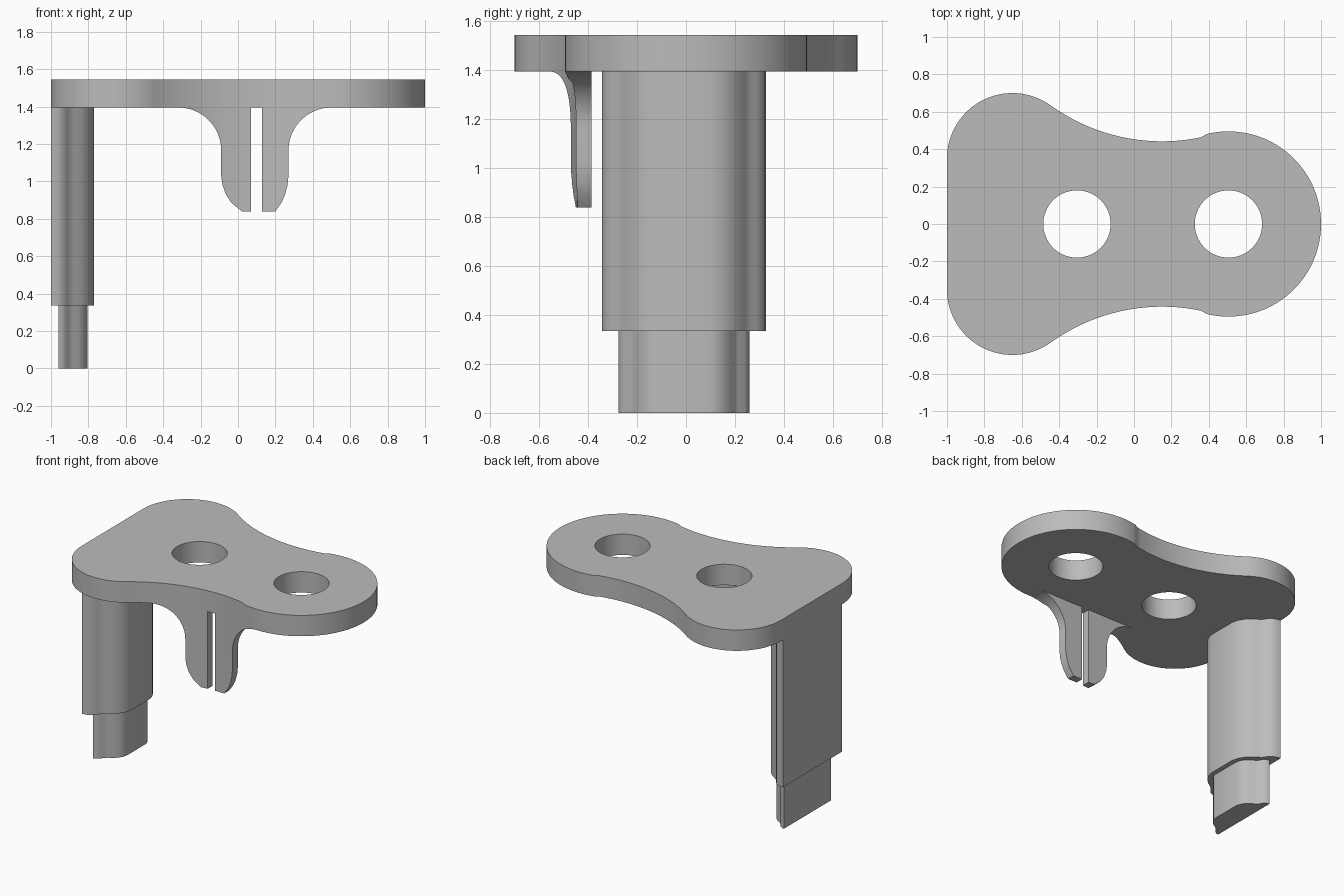
import bpy, bmesh
from math import cos, sin, radians, atan2, degrees

if "Cube" in bpy.data.objects:
    bpy.data.objects.remove(bpy.data.objects["Cube"], do_unlink=True)

PLATE_BOTTOM, PLATE_TOP, STEP_Z = 1.395, 1.545, 0.335

grey = bpy.data.materials.new("plain grey")
grey.use_nodes = True
grey.diffuse_color = (0.5, 0.5, 0.5, 1)
grey.node_tree.nodes["Principled BSDF"].inputs["Base Color"].default_value = (0.5, 0.5, 0.5, 1)


def arc(cx, cy, r, start, end, n=24):
    angles = [radians(start + (end - start) * i / n) for i in range(n + 1)]
    return [(cx + r * cos(a), cy + r * sin(a)) for a in angles]


def prism(name, points, low, high, place=lambda u, v, w: (u, v, w)):
    """Extrude a closed outline from low to high."""
    bm = bmesh.new()
    base = [bm.verts.new(place(u, v, low)) for u, v in points]
    face = bm.faces.new(base)
    top = bmesh.ops.extrude_face_region(bm, geom=[face])["geom"]
    moved = [g for g in top if isinstance(g, bmesh.types.BMVert)]
    a, b = place(0, 0, low), place(0, 0, high)
    bmesh.ops.translate(bm, verts=moved, vec=[q - p for p, q in zip(a, b)])
    bmesh.ops.remove_doubles(bm, verts=bm.verts, dist=0.0005)
    bmesh.ops.recalc_face_normals(bm, faces=bm.faces)
    mesh = bpy.data.meshes.new(name)
    bm.to_mesh(mesh)
    bm.free()
    mesh.materials.append(grey)
    obj = bpy.data.objects.new(name, mesh)
    bpy.context.collection.objects.link(obj)
    return obj


def select(obj):
    bpy.ops.object.select_all(action='DESELECT')
    obj.select_set(True)
    bpy.context.view_layer.objects.active = obj


def combine(obj, cutter, operation):
    """Apply a boolean and discard the cutter."""
    cutter.hide_render = True
    mod = obj.modifiers.new("cut", 'BOOLEAN')
    mod.operation, mod.solver, mod.object = operation, 'EXACT', cutter
    select(obj)
    bpy.ops.object.modifier_apply(modifier=mod.name)
    bpy.data.objects.remove(cutter, do_unlink=True)


def smooth(obj):
    select(obj)
    bpy.ops.object.shade_smooth_by_angle(angle=radians(30))


# Plate outline: round end, waist and lobe, mirrored front to back
waist_x, waist_y, waist_r = 0.15, 1.46, 1.018
to_end = degrees(atan2(-waist_y, 0.5 - waist_x))
to_lobe = degrees(atan2(0.35 - waist_y, -0.65 - waist_x))
half = arc(0.505, 0, 0.495, 0, to_end + 180, 36)
half += arc(waist_x, waist_y, waist_r, to_end, to_lobe, 32)[1:]
half += arc(-0.65, 0.35, 0.35, to_lobe + 180, 180, 32)[1:]
outline = half + [(x, -y) for x, y in reversed(half[1:])]

plate = prism("link_plate", outline, PLATE_BOTTOM, PLATE_TOP)
for hole_x in (-0.305, 0.505):
    hole = prism("hole_cutter", arc(hole_x, 0, 0.18, 0, 360, 64)[:-1], 1.3, 1.7)
    combine(plate, hole, 'DIFFERENCE')
smooth(plate)


# Post and tip: flat back, flat front, scalloped sides
def scalloped(name, side, low, high):
    points = side + [(x, -y) for x, y in reversed(side)]
    smooth(prism(name, [(x, y - 0.008) for x, y in points], low, high))


scalloped("post", [(-1, 0.335), (-0.965, 0.33), (-0.935, 0.315), (-0.915, 0.292),
                   (-0.898, 0.267), (-0.875, 0.25), (-0.84, 0.227), (-0.808, 0.195),
                   (-0.783, 0.155), (-0.77, 0.108)], STEP_Z, PLATE_BOTTOM)
scalloped("post_tip", [(-0.96, 0.267), (-0.94, 0.262), (-0.92, 0.247), (-0.905, 0.222),
                       (-0.885, 0.205), (-0.855, 0.188), (-0.828, 0.162),
                       (-0.812, 0.135), (-0.805, 0.108)], 0, STEP_Z)

# Two clip prongs flaring into the plate, fronts flush with its rim
left = arc(-0.32, 1.165, 0.23, 90, 0) + [
    (-0.09, 1.03), (-0.083, 0.98), (-0.065, 0.93), (-0.035, 0.885), (0.02, 0.84),
    (0.07, 0.84), (0.07, PLATE_BOTTOM)]
right = arc(0.5, 1.165, 0.23, 90, 180) + [
    (0.27, 1.03), (0.265, 0.98), (0.252, 0.93), (0.232, 0.885), (0.2, 0.84),
    (0.127, 0.84), (0.127, PLATE_BOTTOM)]
for name, shape in (("right_clip_prong", left), ("left_clip_prong", right)):
    prong = prism(name, shape, -0.8, -0.387, lambda u, v, w: (u, w, v))
    combine(prong, prism("rim_cutter", outline, 0.5, 1.6), 'INTERSECT')
    smooth(prong)
